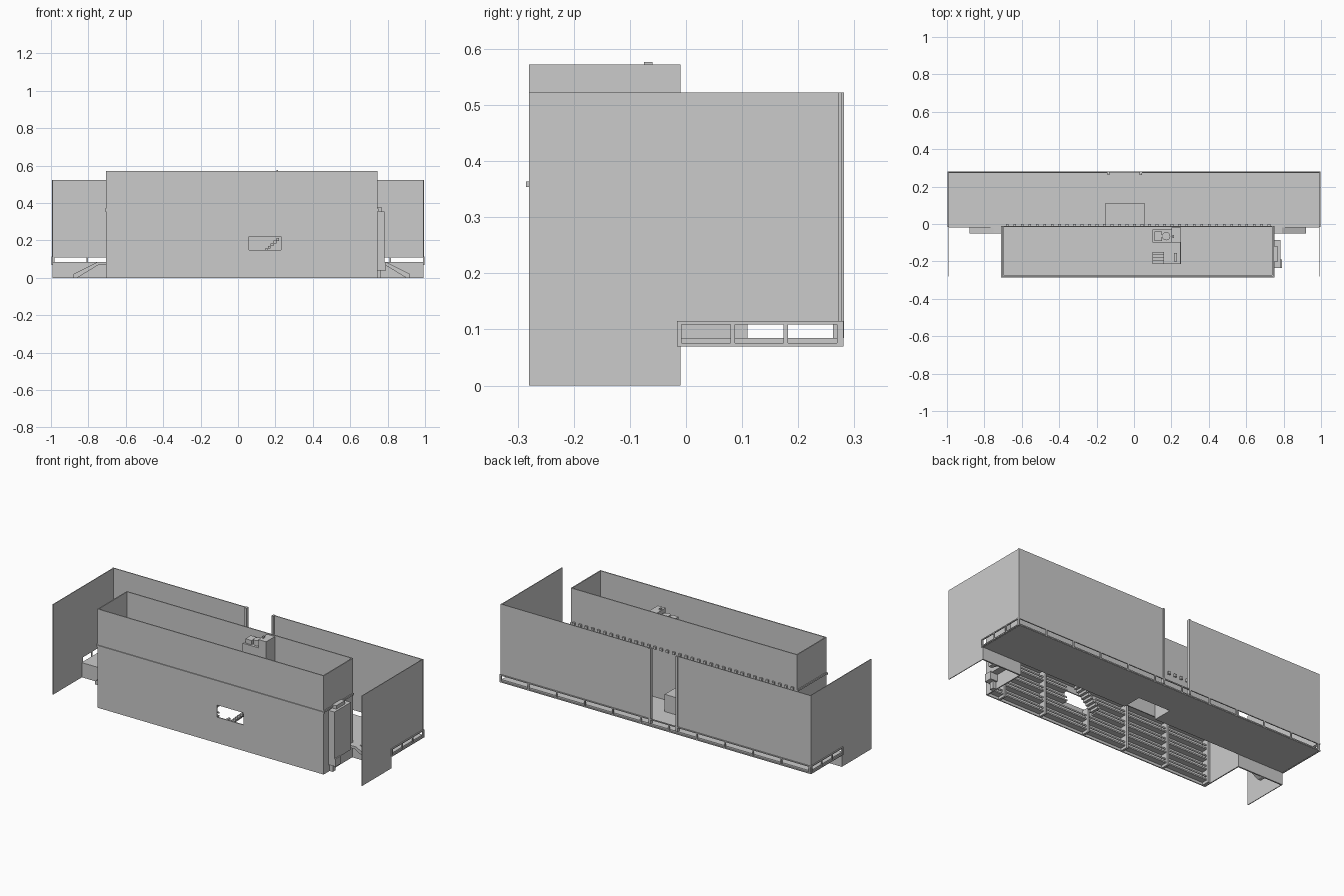
import bpy, bmesh, math

if "Cube" in bpy.data.objects:
    bpy.data.objects.remove(bpy.data.objects["Cube"], do_unlink=True)

grey = bpy.data.materials.new("plain grey")
grey.use_nodes = True
grey.diffuse_color = (0.6, 0.6, 0.6, 1)
grey.node_tree.nodes["Principled BSDF"].inputs["Base Color"].default_value = (0.6, 0.6, 0.6, 1)


def finish(name, bm):
    bmesh.ops.recalc_face_normals(bm, faces=bm.faces)
    mesh = bpy.data.meshes.new(name)
    bm.to_mesh(mesh)
    bm.free()
    mesh.materials.append(grey)
    obj = bpy.data.objects.new(name, mesh)
    bpy.context.scene.collection.objects.link(obj)
    return obj


def boxes(name, items):
    """One object made of boxes given as (x0, x1, y0, y1, z0, z1)."""
    bm = bmesh.new()
    for x0, x1, y0, y1, z0, z1 in items:
        cube = bmesh.ops.create_cube(bm, size=1)["verts"]
        for v in cube:
            v.co.x = x0 if v.co.x < 0 else x1
            v.co.y = y0 if v.co.y < 0 else y1
            v.co.z = z0 if v.co.z < 0 else z1
    return finish(name, bm)


def prism(name, profile, axis, a, b):
    """Extrude a 2D profile along x (profile y,z) or y (profile x,z)."""
    bm = bmesh.new()
    put = (lambda p, t: (t, *p)) if axis == "x" else (lambda p, t: (p[0], t, p[1]))
    face = bm.faces.new([bm.verts.new(put(p, a)) for p in profile])
    new = bmesh.ops.extrude_face_region(bm, geom=[face])["geom"]
    shift = (b - a, 0, 0) if axis == "x" else (0, b - a, 0)
    bmesh.ops.translate(bm, verts=[g for g in new if isinstance(g, bmesh.types.BMVert)], vec=shift)
    return finish(name, bm)


L, R, F, B, TOP, T = -0.705, 0.745, -0.28, -0.01, 0.572, 0.006
ROOF, DECK = 0.37, 0.085

# Main hall: front wall with a window opening, ends, rear wall, sunken roof
boxes("front_wall", [
    (L, 0.06, F, F + T, 0, TOP), (0.23, R, F, F + T, 0, TOP),
    (0.06, 0.23, F, F + T, 0, 0.15), (0.06, 0.23, F, F + T, 0.22, TOP)])
boxes("end_walls", [(L, L + T, F, B, 0, TOP), (R - T, R, F, B, 0, TOP)])
boxes("rear_wall", [(L, R, B - T, B, DECK, TOP)])
boxes("roof", [(L, R, F, B, ROOF - 0.01, ROOF)])
boxes("facade_band", [(L - 0.005, R + 0.005, F - 0.005, F, 0.354, 0.364),
                      (L - 0.005, L, F, B, 0.36, 0.37), (R, R + 0.005, F, B, 0.36, 0.37)])
boxes("rear_brackets", [(L + 0.02 + i * 0.04, L + 0.035 + i * 0.04, B, B + 0.01, 0.365, 0.38)
                        for i in range(36)])

# Interior shelving against the front wall
posts = [L + 0.01 + i * 0.27 for i in range(6)]
boxes("shelf_posts", [(x, x + 0.012, F + T, F + 0.05, 0, 0.35) for x in posts if not 0.05 < x < 0.22]
      + [(0.1, 0.112, F + T, F + 0.05, 0, 0.14)])
shelves = []
for i in range(6):
    z = 0.015 + i * 0.06
    spans = [(L + T, 0.05), (0.24, R - T)] if 0.13 < z < 0.23 else [(L + T, R - T)]
    for a, b in spans:
        shelves += [(a, b, F + T, F + 0.04, z, z + 0.008), (a, b, F + 0.034, F + 0.038, z + 0.02, z + 0.028)]
boxes("shelves", shelves)
boxes("inner_stairs", [(0.1 + i * 0.015, 0.115 + i * 0.015, -0.21, -0.15, 0.1 + i * 0.014, 0.115 + i * 0.014)
                       for i in range(8)])

# Rear deck with a raised podium that is hollow below
PX0, PX1, PY = -0.155, 0.06, 0.11
boxes("deck", [(-0.99, PX0, B, 0.275, 0.07, DECK), (PX1, 0.99, B, 0.275, 0.07, DECK),
               (PX0, PX1, PY, 0.275, 0.07, DECK)])
boxes("podium", [(PX0, PX1, B, PY, 0.175, 0.185), (PX0, PX0 + T, B, PY, 0.07, 0.18),
                 (PX1 - T, PX1, B, PY, 0.07, 0.18), (PX0, PX1, PY - T, PY, 0.07, 0.18)])
boxes("deck_skirts", [(-0.99, L, -0.018, B, 0, DECK), (R, 0.99, -0.018, B, 0, DECK)])

# Railing round the deck
rails = []
for z in (0.07, 0.109):
    rails += [(-0.998, 0.998, 0.275, 0.281, z, z + 0.006)]
    rails += [(s - 0.003, s + 0.003, -0.016, 0.281, z, z + 0.006) for s in (-0.995, 0.995)]
rails += [(-0.99 + i * 0.18, -0.982 + i * 0.18, 0.275, 0.281, 0.07, 0.115) for i in range(12)]
for s in (-0.995, 0.995):
    rails += [(s - 0.003, s + 0.003, y, y + 0.008, 0.07, 0.115) for y in (-0.016, 0.079, 0.174, 0.269)]
boxes("railing", rails)

# Tall screens: back pair with a gap, and stepped end screens
boxes("back_screens", [(-0.995, -0.13, 0.272, 0.277, 0.115, 0.522), (0.03, 0.995, 0.272, 0.277, 0.115, 0.522)])
boxes("gap_posts", [(x, x + 0.012, 0.262, 0.282, DECK, 0.522) for x in (-0.142, 0.03)])
side = [(F, 0), (B, 0), (B, 0.115), (0.277, 0.115), (0.277, 0.522), (F, 0.522)]
for name, x in (("right_end_screen", -0.992), ("left_end_screen", 0.988)):
    prism(name, side, "x", x, x + 0.004)

# Side ramps leading up to the deck
ramp = [(0.92, 0), (0.92, 0.02), (0.79, DECK), (R, DECK), (R, 0.07), (0.785, 0.07), (0.9, 0)]
prism("left_ramp", ramp, "y", -0.05, -0.018)
prism("right_ramp", [(0.04 - x, z) for x, z in ramp], "y", -0.05, -0.018)

# Duct and small cabinet on the end wall
boxes("duct", [(R, 0.783, -0.235, -0.085, 0.08, 0.355), (R, 0.77, -0.2, -0.12, 0.355, 0.375)])
boxes("wall_cabinet", [(R, 0.79, -0.235, -0.19, 0.04, DECK), (R, 0.765, -0.225, -0.2, 0, 0.04)])

# Rooftop plant
boxes("plant_room", [(0.2, 0.25, -0.1, -0.02, ROOF, 0.568), (0.1, 0.2, -0.1, -0.03, ROOF, 0.52),
                     (0.11, 0.15, -0.09, -0.04, 0.52, 0.545)])
boxes("plant_steps", [(0.1, 0.16, -0.21 + i * 0.015, -0.195 + i * 0.015, ROOF, 0.39 + i * 0.02)
                      for i in range(4)])
boxes("plant_low_wall", [(0.245, 0.25, -0.21, -0.1, ROOF, 0.45), (0.1, 0.25, -0.213, -0.21, ROOF, 0.4),
                         (0.215, 0.23, -0.2, -0.155, ROOF, 0.43)])
bm = bmesh.new()
bmesh.ops.create_cone(bm, cap_ends=True, segments=16, radius1=0.022, radius2=0.022, depth=0.03)
tank = finish("vent_tank", bm)
tank.location = (0.172, -0.065, 0.535)
boxes("vent_stub", [(0.205, 0.215, -0.075, -0.06, 0.568, 0.577)])
